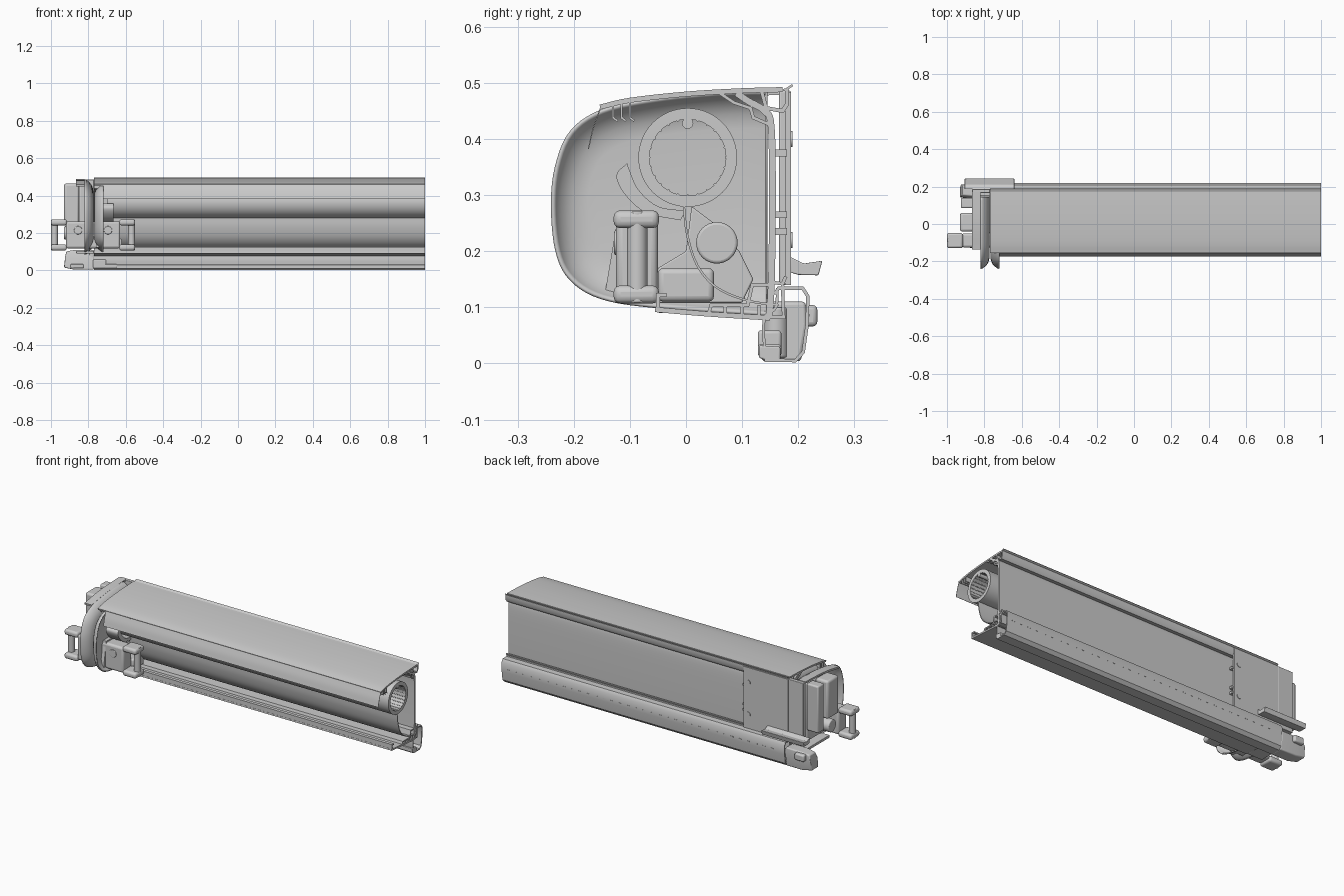
import bpy, bmesh, math
from mathutils import Vector


def finish(name, bm, bevel=0, solid=0, angle=35):
    bmesh.ops.recalc_face_normals(bm, faces=bm.faces)
    me = bpy.data.meshes.new(name)
    bm.to_mesh(me)
    bm.free()
    ob = bpy.data.objects.new(name, me)
    bpy.context.collection.objects.link(ob)
    if solid:
        m = ob.modifiers.new("solid", 'SOLIDIFY')
        m.thickness = solid
        m.offset = 0
    if bevel:
        m = ob.modifiers.new("bevel", 'BEVEL')
        m.width = bevel
        m.segments = 3
    bpy.ops.object.select_all(action='DESELECT')
    ob.select_set(True)
    bpy.context.view_layer.objects.active = ob
    bpy.ops.object.shade_smooth_by_angle(angle=math.radians(angle))
    return ob


def loft(name, rings, caps=(True, True), **kw):
    """Skin a list of 3D rings that share a point count."""
    bm = bmesh.new()
    vs = [[bm.verts.new(p) for p in r] for r in rings]
    n = len(rings[0])
    for a, b in zip(vs, vs[1:]):
        for i in range(n):
            bm.faces.new((a[i], a[(i + 1) % n], b[(i + 1) % n], b[i]))
    for use, r in zip(caps, (vs[0], vs[-1])):
        if use:
            bm.faces.new(r)
    return finish(name, bm, **kw)


def extrude(name, prof, x0, x1, **kw):
    """Extrude a closed (y, z) profile along x."""
    return loft(name, [[(x, y, z) for y, z in prof] for x in (x0, x1)], **kw)


def box(name, x0, x1, y0, y1, z0, z1, bevel=0):
    return extrude(name, [(y0, z0), (y1, z0), (y1, z1), (y0, z1)], x0, x1, bevel=bevel)


def curve(pts, steps=5):
    """Catmull-Rom smoothing of an open polyline."""
    p = [Vector(q) for q in pts]
    p = [2 * p[0] - p[1]] + p + [2 * p[-1] - p[-2]]
    out = []
    for i in range(1, len(p) - 2):
        a, b, c, d = p[i - 1:i + 3]
        for s in range(steps):
            t = s / steps
            out.append(0.5 * (2 * b + (c - a) * t + (2 * a - 5 * b + 4 * c - d) * t * t
                              + (3 * b - a - 3 * c + d) * t ** 3))
    return out + [p[-2]]


def strip(name, pts, t, x0, x1, smooth=True):
    """Extruded sheet of thickness t following a (y, z) path."""
    p = curve(pts) if smooth else [Vector(q) for q in pts]
    left, right = [], []
    for i, q in enumerate(p):
        d1 = (p[min(i + 1, len(p) - 1)] - p[min(i, len(p) - 2)]).normalized()
        d0 = (p[max(i, 1)] - p[max(i - 1, 0)]).normalized()
        n0, n1 = Vector((-d0.y, d0.x)), Vector((-d1.y, d1.x))
        m = (n0 + n1) / max(0.4, 1 + n0.dot(n1)) * t / 2
        left.append(q + m)
        right.append(q - m)
    return extrude(name, left + right[::-1], x0, x1)


def circle(y, z, r, n=48):
    return [(y + r * math.cos(2 * math.pi * i / n), z + r * math.sin(2 * math.pi * i / n)) for i in range(n)]


def cyl(name, axis, a, b, c0, c1, r, n=32, bevel=0):
    """Cylinder along x, y or z between c0 and c1."""
    put = {'x': lambda u, v, c: (c, u, v), 'y': lambda u, v, c: (u, c, v), 'z': lambda u, v, c: (u, v, c)}[axis]
    return loft(name, [[put(u, v, c) for u, v in circle(a, b, r, n)] for c in (c0, c1)], bevel=bevel)


L, R = -0.77, 1.0

# Cassette roof, sloping front panel, rear lip and hanging hooks
strip("roof_cover", [(-0.153, 0.457), (-0.10, 0.469), (0.0, 0.480), (0.10, 0.486), (0.172, 0.488)], 0.009, L, R)
strip("roof_front_panel", [(-0.152, 0.456), (-0.165, 0.42), (-0.174, 0.382)], 0.002, L + 0.05, R)
strip("roof_rear_lip", [(0.165, 0.486), (0.178, 0.488), (0.19, 0.496)], 0.004, L, R, False)
for i, y in enumerate((-0.13, -0.115, -0.10)):
    strip(f"roof_hook_{i}", [(y, 0.466), (y, 0.438), (y + 0.008, 0.432)], 0.004, L, R, False)
strip("roof_brace", [(0.06, 0.482), (0.085, 0.465), (0.115, 0.455), (0.12, 0.438), (0.15, 0.425)], 0.006, L, R, False)

# Recessed rear wall with hanging grooves at its top and foot
strip("rear_wall", [(0.09, 0.482), (0.11, 0.468), (0.140, 0.45), (0.152, 0.42), (0.154, 0.28), (0.152, 0.14),
                    (0.148, 0.082)], 0.012, L, R)
strip("top_groove", [(0.135, 0.484), (0.143, 0.455), (0.172, 0.45), (0.180, 0.462), (0.180, 0.488)], 0.007, L, R, False)
strip("foot_groove", [(0.15, 0.145), (0.172, 0.142), (0.178, 0.155)], 0.006, L, R, False)
strip("foot_skirt", [(0.172, 0.142), (0.174, 0.082), (0.148, 0.082)], 0.006, L, R, False)

# Cassette floor with lips and chambers
strip("floor", [(-0.055, 0.096), (0.04, 0.088), (0.15, 0.081)], 0.009, L, R)
strip("floor_front_lip", [(-0.05, 0.093), (-0.05, 0.122), (-0.035, 0.122)], 0.007, L, R, False)
strip("floor_chamber", [(0.04, 0.088), (0.045, 0.104), (0.11, 0.104), (0.118, 0.14), (0.148, 0.14)], 0.006, L, R, False)
for i, y in enumerate((0.07, 0.10, 0.13)):
    box(f"floor_rib_{i}", L, R, y - 0.003, y + 0.003, 0.083, 0.104)

# Roller tube (hollow) with key bead, and fabric running down to the rail
cy, cz = 0.003, 0.367
loft("roller_tube", [[(x, y, z) for y, z in circle(cy, cz, r, 64)] for x, r in
     ((-0.70, 0.068), (-0.70, 0.088), (R, 0.088), (R, 0.068), (-0.70, 0.068))], caps=(False, False))
cyl("tube_key_bead", 'x', cy, 0.428, -0.70, R, 0.010, 20)
for i in range(24):
    a = 2 * math.pi * i / 24
    cyl(f"tube_spline_{i}", 'x', cy + 0.068 * math.cos(a), cz + 0.068 * math.sin(a), -0.69, R, 0.002, 6)
strip("fabric", [(-0.004, 0.283), (0.002, 0.23), (0.02, 0.175), (0.055, 0.135), (0.11, 0.112), (0.165, 0.104)],
      0.004, -0.68, R)

# Front rail: hollow curved profile with foot and drain slots
strip("rail_shell", [(0.14, 0.006), (0.195, 0.005), (0.209, 0.02), (0.216, 0.07), (0.217, 0.12), (0.208, 0.134),
                     (0.165, 0.134), (0.158, 0.124)], 0.006, L, R, False)
strip("rail_front_face", [(0.14, 0.03), (0.138, 0.06), (0.142, 0.085), (0.16, 0.10), (0.163, 0.134)], 0.005, L, R)
extrude("rail_foot", [(0.13, 0.01), (0.145, 0.005), (0.168, 0.005), (0.168, 0.03), (0.13, 0.032)], L, R, bevel=0.003)
for i in range(34):
    x = -0.70 + i * 0.05
    box(f"rail_slot_{i}", x, x + 0.018, 0.2165, 0.2205, 0.084, 0.088)

# Rail end cap, tapered outward, with knuckle pieces
prof = [(0.135, 0.004), (0.205, 0.004), (0.216, 0.07), (0.213, 0.11), (0.15, 0.11), (0.138, 0.07)]
ends = [[(L, y, z) for y, z in prof], [(-0.87, y, z) for y, z in prof],
        [(-0.93 + 0.25 * max(0, z - 0.06), 0.18 + (y - 0.18) * 0.85, 0.012 + z * 0.82) for y, z in prof]]
loft("rail_end_cap", ends, bevel=0.006)
for i, x in enumerate((-0.86, -0.74, -0.68)):
    box(f"rail_knuckle_{i}", x - 0.035, x + 0.035, 0.128, 0.17, 0.012, 0.034 + 0.025 * (i % 2), 0.006)
cyl("rail_pivot", 'z', -0.78, 0.16, 0.01, 0.10, 0.022, bevel=0.004)
box("rail_cap_bump", -0.90, -0.84, 0.205, 0.234, 0.066, 0.104, 0.008)

# Back-to-back dished end covers
rim = curve([(0.143, 0.485), (0.05, 0.482), (-0.06, 0.470), (-0.15, 0.450), (-0.205, 0.412), (-0.231, 0.35),
             (-0.238, 0.28), (-0.230, 0.20), (-0.205, 0.15), (-0.15, 0.117), (-0.05, 0.101), (0.143, 0.087)])
for name, s in (("end_cover_inner", 1), ("end_cover_outer", -1)):
    rings = [[(L + s * d, 0.143 + (y - 0.143) * (k + 1) / 2, 0.285 + (z - 0.285) * k) for y, z in rim]
             for d, k in ((0.05, 1), (0.04, 0.98), (0.027, 0.93), (0.017, 0.87), (0.011, 0.81), (0.007, 0.74), (0.005, 0.67))]
    loft(name, rings, caps=(False, True), solid=0.006)

# Gear housing and open support frame at the left end
box("end_support", -0.85, -0.79, -0.03, 0.13, 0.13, 0.46, 0.01)
box("gear_housing", -0.93, -0.85, -0.04, 0.06, 0.25, 0.465, 0.012)
box("gear_housing_rear", -0.925, -0.85, 0.085, 0.14, 0.20, 0.465, 0.008)
cyl("drive_socket", 'x', 0.02, 0.20, -0.93, -0.80, 0.035, bevel=0.005)
strip("end_frame_top", [(-0.135, 0.455), (0.0, 0.475), (0.17, 0.484)], 0.010, -0.865, -0.82)
box("end_frame_back", -0.865, L, 0.166, 0.187, 0.14, 0.486, 0.003)
box("end_frame_bottom", -0.865, L, -0.05, 0.17, 0.09, 0.105, 0.003)

# Rear mounting plate standing off the wall on clips, with bolts, and wall bracket ledge
box("rear_plate", L, -0.49, 0.176, 0.187, 0.14, 0.484)
for i, z in enumerate((0.375, 0.265, 0.235)):
    box(f"plate_clip_{i}", L, -0.48, 0.155, 0.18, z - 0.006, z + 0.006)
for i, z in enumerate((0.22, 0.40)):
    cyl(f"plate_bolt_{i}", 'y', -0.52, z, 0.186, 0.190, 0.014, 24)
extrude("wall_bracket", [(0.186, 0.162), (0.20, 0.158), (0.236, 0.157), (0.243, 0.183), (0.21, 0.178), (0.186, 0.19)],
        -0.905, -0.64, bevel=0.002)

# Folding arm joint: body, forks and pins mirrored about its middle
mid = -0.775
box("arm_body", -0.92, -0.63, -0.125, -0.05, 0.118, 0.262, 0.012)
for side, s in (("left", -1), ("right", 1)):
    for lvl, z in (("lower", 0.123), ("upper", 0.257)):
        a, b = sorted((mid + s * 0.14, mid + s * 0.225))
        box(f"arm_fork_{side}_{lvl}", a, b, -0.129, -0.048, z - 0.016, z + 0.016, 0.012)
    cyl(f"arm_pin_{side}", 'z', mid + s * 0.206, -0.087, 0.108, 0.272, 0.018, bevel=0.003)
    cyl(f"arm_bolt_{side}", 'y', mid + s * 0.08, 0.215, -0.128, -0.12, 0.022, bevel=0.003)

# Shoulder bracket and fabric guide behind the arm
extrude("shoulder_plate", [(-0.05, 0.108), (0.10, 0.108), (0.12, 0.15), (0.095, 0.20), (0.05, 0.25),
                           (0.01, 0.28), (0.0, 0.20), (-0.05, 0.17)], -0.72, -0.70, bevel=0.003)
cyl("shoulder_boss", 'x', 0.055, 0.215, -0.74, -0.66, 0.037, bevel=0.005)
box("shoulder_block", -0.74, -0.62, -0.05, 0.05, 0.11, 0.17, 0.01)
extrude("shoulder_gusset", [(-0.145, 0.122), (-0.06, 0.12), (-0.06, 0.27), (-0.12, 0.27)], -0.76, -0.74)
extrude("fabric_guide", curve([(-0.105, 0.357), (-0.124, 0.335), (-0.108, 0.30), (-0.07, 0.268), (-0.01, 0.255)])
        + curve([(0.0, 0.272), (-0.05, 0.28), (-0.085, 0.31), (-0.103, 0.35)]), -0.74, -0.665)
